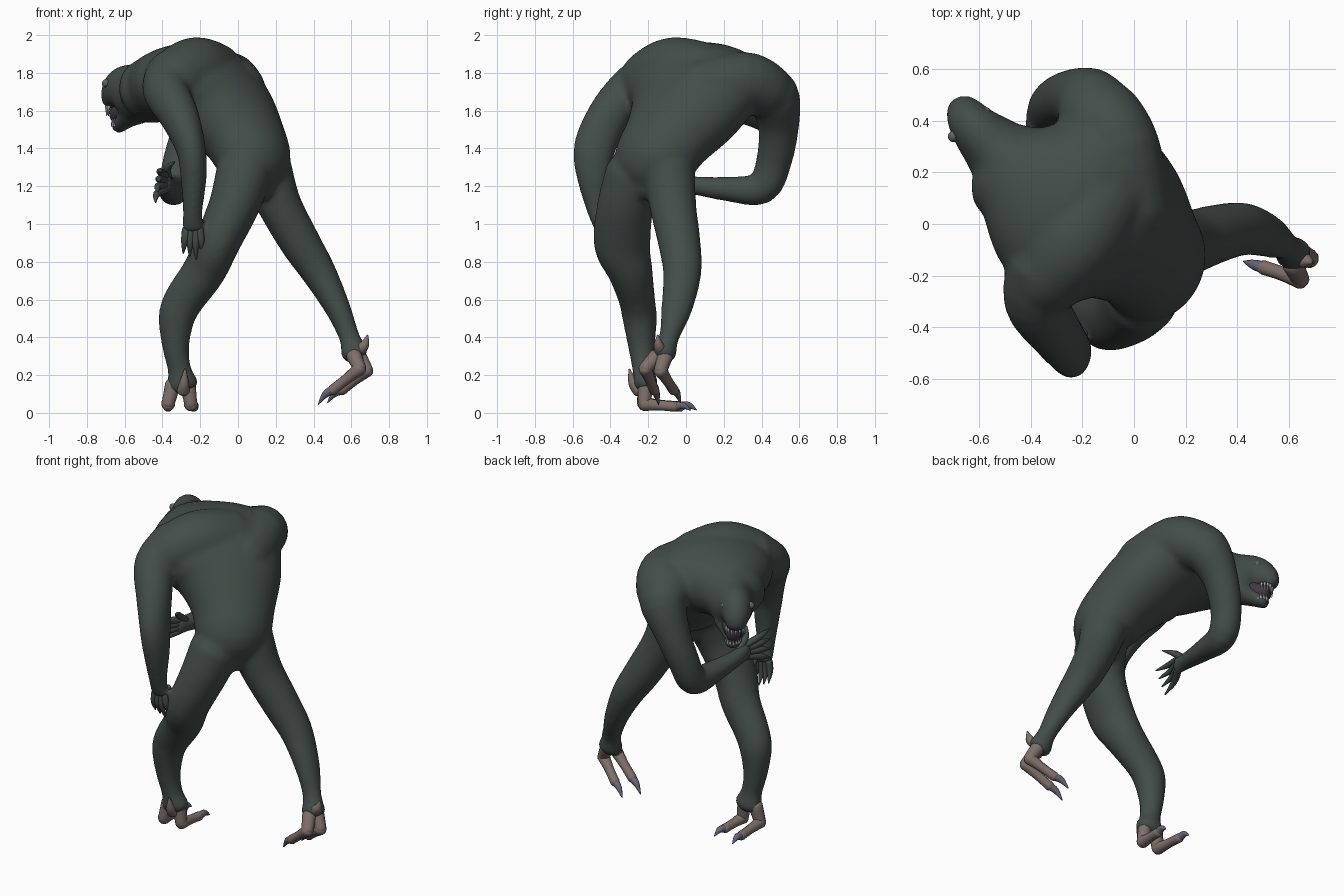
import bpy, bmesh, math
from mathutils import Vector, Matrix

if "Cube" in bpy.data.objects:
    bpy.data.objects.remove(bpy.data.objects["Cube"])

def mat(name, rgb):
    m = bpy.data.materials.new(name)
    m.diffuse_color = (*rgb, 1)
    m.use_nodes = True
    m.node_tree.nodes["Principled BSDF"].inputs["Base Color"].default_value = m.diffuse_color
    return m

SKIN = mat("dark_green_skin", (0.056, 0.074, 0.066))
FOOT = mat("brown_foot", (0.21, 0.16, 0.145))
CLAW = mat("slate_claw", (0.13, 0.13, 0.19))
TOOTH = mat("grey_tooth", (0.33, 0.33, 0.4))
MOUTH = mat("dark_mouth", (0.05, 0.04, 0.06))
EYE = mat("grey_eye", (0.11, 0.12, 0.12))

def spline(a, b, c, d, t):
    return 0.5 * (2 * b + (c - a) * t + (2 * a - 5 * b + 4 * c - d) * t * t + (3 * b - a - 3 * c + d) * t ** 3)

def tube(bm, rows, side=(1, 0, 0), n=20, steps=4):
    """Loft of ellipses; each row is x, y, z, radius along side, (other radius)."""
    keys = [Vector((*r, r[3])) if len(r) == 4 else Vector(r) for r in rows]
    keys = [keys[0]] + keys + [keys[-1]]
    pts = [spline(*keys[i:i + 4], s / steps) for i in range(len(keys) - 3) for s in range(steps)] + [keys[-1]]
    pos = [Vector(p[:3]) for p in pts]
    side, rings = Vector(side), []

    def ring(c, t, ru, rv):
        u = (side - t * side.dot(t)).normalized()
        v = t.cross(u)
        rings.append([bm.verts.new(c + u * ru * math.cos(k * math.tau / n) + v * rv * math.sin(k * math.tau / n))
                      for k in range(n)])

    last = len(pts) - 1
    for i, p in enumerate(pts):
        t = (pos[min(i + 1, last)] - pos[max(i - 1, 0)]).normalized()
        ru, rv = p[3], p[4]
        caps = [(0.9, 0.35), (0.6, 0.65)]
        if i == 0:
            for s, d in reversed(caps):
                ring(pos[i] - t * min(ru, rv) * d, t, ru * s, rv * s)
        ring(pos[i], t, ru, rv)
        if i == last:
            for s, d in caps:
                ring(pos[i] + t * min(ru, rv) * d, t, ru * s, rv * s)
    for a, b in zip(rings, rings[1:]):
        for k in range(n):
            bm.faces.new((a[k], a[(k + 1) % n], b[(k + 1) % n], b[k]))
    bm.faces.new(rings[0][::-1])
    bm.faces.new(rings[-1])

def ball(bm, c, r, scale=(1, 1, 1)):
    bmesh.ops.create_icosphere(bm, subdivisions=3, radius=r,
                               matrix=Matrix.Translation(c) @ Matrix.Diagonal((*scale, 1)))

def finish(bm, name, material):
    bmesh.ops.recalc_face_normals(bm, faces=bm.faces)
    me = bpy.data.meshes.new(name)
    bm.to_mesh(me)
    bm.free()
    for p in me.polygons:
        p.use_smooth = True
    me.materials.append(material)
    ob = bpy.data.objects.new(name, me)
    bpy.context.collection.objects.link(ob)
    return ob

# body: torso, head, limbs lofted and fused into one skin
bm = bmesh.new()
tube(bm, [(.09, -.19, 1.2, .16, .11), (.085, -.175, 1.32, .22, .185), (.035, -.1, 1.45, .25, .205),
          (-.07, .0, 1.6, .33, .235), (-.2, .06, 1.72, .4, .24), (-.34, .12, 1.735, .34, .21),
          (-.475, .2, 1.71, .2, .17)], side=(.5, .86, 0), n=32)
# shoulder blades
tube(bm, [(-.02, .06, 1.7, .17), (-.06, .3, 1.755, .16), (-.12, .42, 1.71, .15)])
tube(bm, [(-.13, .1, 1.78, .18), (-.23, -.07, 1.81, .18), (-.34, -.2, 1.76, .16)])
# neck, skull and snout
tube(bm, [(-.42, .17, 1.715, .19, .18), (-.53, .285, 1.7, .135, .16), (-.61, .365, 1.715, .1, .122),
          (-.655, .425, 1.68, .077, .085), (-.668, .442, 1.655, .062, .057)], side=(.8, .6, 0))
# lower jaw
tube(bm, [(-.54, .32, 1.6, .1, .08), (-.59, .37, 1.555, .065, .05), (-.634, .428, 1.51, .047, .032)],
     side=(.8, .6, 0))
# left arm
tube(bm, [(-.34, -.17, 1.77, .16), (-.38, -.3, 1.7, .125, .125), (-.31, -.41, 1.57, .105, .115),
          (-.25, -.485, 1.4, .08, .112), (-.235, -.49, 1.25, .07, .09), (-.24, -.47, 1.07, .053, .055),
          (-.24, -.45, .98, .06, .036)])
# right arm
tube(bm, [(-.14, .36, 1.73, .15), (-.16, .46, 1.675, .143, .143), (-.24, .49, 1.52, .105, .11),
          (-.31, .465, 1.33, .09, .095), (-.335, .4, 1.19, .085, .088), (-.355, .22, 1.185, .067, .066),
          (-.38, .03, 1.205, .05, .05), (-.385, -.06, 1.215, .034, .062)])
# left leg
tube(bm, [(.03, -.27, 1.26, .15, .16), (-.02, -.32, 1.1, .135, .15), (-.11, -.338, .9, .12, .152),
          (-.18, -.295, .75, .115, .12), (-.285, -.26, .6, .107, .097), (-.325, -.245, .5, .097, .092),
          (-.33, -.235, .35, .072, .072), (-.31, -.225, .23, .063, .06), (-.295, -.215, .155, .088, .068)])
# right leg
tube(bm, [(.15, -.09, 1.28, .14, .14), (.22, -.07, 1.1, .118, .125), (.33, -.035, .9, .108, .113),
          (.43, -.02, .74, .092, .102), (.53, -.05, .55, .068, .083), (.59, -.09, .4, .056, .054),
          (.617, -.115, .32, .075, .067)])
body = finish(bm, "body", SKIN)
rm = body.modifiers.new("fuse", 'REMESH')
rm.mode, rm.voxel_size, rm.use_smooth_shade = 'VOXEL', 0.013, True
sm = body.modifiers.new("soften", 'SMOOTH')
sm.factor, sm.iterations = 0.5, 16

# hands: tapering fingers with a bent knuckle
def hand(name, roots_tips, bend):
    bm = bmesh.new()
    for root, tip in roots_tips:
        root, tip = Vector(root), Vector(tip)
        mid = root.lerp(tip, .5) + Vector(bend)
        tube(bm, [(*root, .022), (*mid, .019), (*tip, .004)], side=(.9, .1, .3), n=10)
    finish(bm, name, SKIN)

hand("left_hand", [((-.275 + .024 * i, -.45, .97), (-.29 + .034 * i, -.425, .845 - .015 * (i % 3)))
                   for i in range(4)] + [((-.2, -.43, 1.01), (-.19, -.36, .9))], (0, -.012, 0))
hand("right_hand", [((-.385, -.06, 1.255 - .024 * i), (-.4 - .012 * i, -.275 + .012 * i, 1.28 - .055 * i))
                    for i in range(4)] + [((-.37, -.01, 1.24), (-.335, -.14, 1.33))], (-.02, 0, .01))

# feet: two toes and a dewclaw each
def foot(name, toes, dew):
    skin, claws = bmesh.new(), bmesh.new()
    for top, knuckle, end, tip in toes:
        top, knuckle, end, tip = map(Vector, (top, knuckle, end, tip))
        tube(skin, [(*top, .042), (*knuckle, .035)], n=12, side=(.9, .3, .4))
        tube(skin, [(*knuckle, .037), (*knuckle.lerp(end, .5), .028), (*end, .028)], n=12, side=(.3, .2, .9))
        arch = end.lerp(tip, .5) + Vector((0, 0, .016))
        tube(claws, [(*end, .024), (*arch, .019), (*tip, .003)], n=10, side=(.3, .2, .9))
    tube(skin, [(*dew[0], .035), (*dew[1], .026), (*dew[2], .005)], n=10, side=(.9, .2, .1))
    finish(skin, name, FOOT)
    finish(claws, name + "_claws", CLAW)

foot("left_foot",
     [((-.345, -.215, .15), (-.37, -.225, .048), (-.37, -.03, .034), (-.37, .055, .016)),
      ((-.265, -.215, .15), (-.25, -.22, .046), (-.235, -.06, .034), (-.22, .025, .014))],
     [(-.29, -.25, .12), (-.285, -.28, .16), (-.28, -.3, .23)])
foot("right_foot",
     [((.615, -.155, .3), (.645, -.215, .235), (.5, -.168, .12), (.425, -.145, .045)),
      ((.64, -.11, .3), (.682, -.135, .225), (.55, -.065, .12), (.475, -.03, .055))],
     [(.635, -.13, .33), (.67, -.145, .36), (.685, -.15, .41)])

# mouth lining, teeth and eyes, placed in the head's own frame
F, R = Vector((-.6, .8, 0)), Vector((.8, .6, 0))
bm = bmesh.new()
tube(bm, [(-.585, .36, 1.6, .065, .06), (-.638, .424, 1.578, .047, .05)], side=R)
finish(bm, "mouth", MOUTH)
bm = bmesh.new()
for i in range(9):
    a = math.radians(-100 + 25 * i)
    for base, z, dz, w in (((-.645, .418), 1.622, -.048, .056), ((-.622, .408), 1.522, .045, .043)):
        p = Vector((*base, z)) + F * .042 * math.cos(a) + R * w * math.sin(a)
        q = p + Vector((0, 0, dz))
        tube(bm, [(*p, .009), (*q, .002)], n=6, steps=1)
finish(bm, "teeth", TOOTH)
bm = bmesh.new()
for s in (-1, 1):
    ball(bm, Vector((-.637, .385, 1.745)) + R * .077 * s, .022)
finish(bm, "eyes", EYE)
